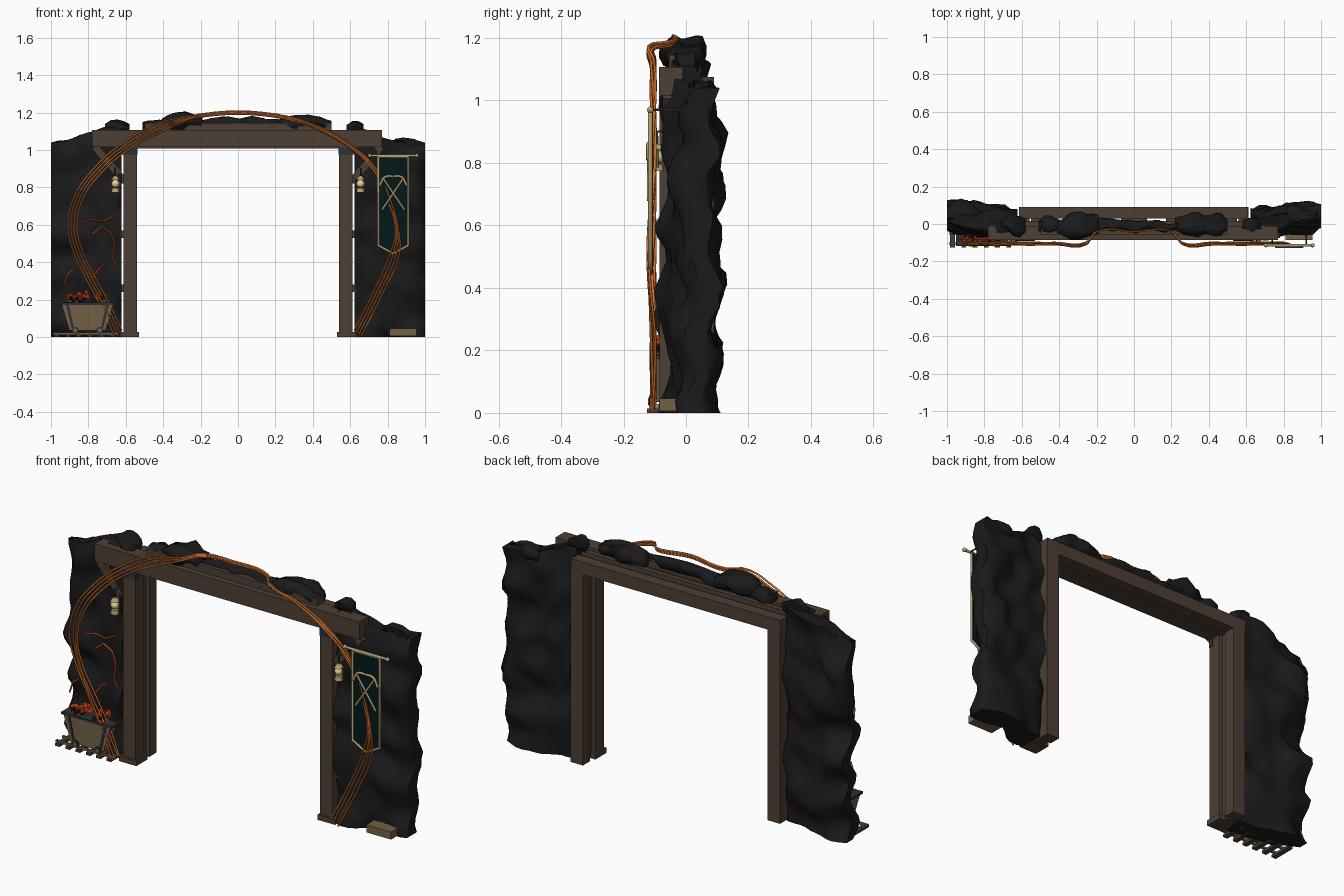
import bpy, bmesh, math, random
from mathutils import Vector, Matrix, noise

random.seed(4)
if "Cube" in bpy.data.objects:
    bpy.data.objects.remove(bpy.data.objects["Cube"])


def material(name, *rgb):
    m = bpy.data.materials.new(name)
    m.use_nodes = True
    m.diffuse_color = (*rgb, 1)
    m.node_tree.nodes["Principled BSDF"].inputs["Base Color"].default_value = (*rgb, 1)
    return m


ROCK = material("dark rock", .0105, .0105, .0115)
WOOD = material("brown timber", .075, .05, .035)
TAN = material("tan boards", .17, .115, .058)
IRON = material("blue iron", .025, .03, .042)
COPPER = material("copper cable", .65, .165, .024)
EMBER = material("ember red", .95, .1, .02)
TEAL = material("teal cloth", .0012, .0095, .0105)
GOLD = material("pale gold", .47, .36, .17)
GLOW = material("lamp glow", .85, .68, .32)


def smooth(ob, degrees):
    bpy.ops.object.select_all(action="DESELECT")
    ob.select_set(True)
    bpy.context.view_layer.objects.active = ob
    bpy.ops.object.shade_smooth_by_angle(angle=math.radians(degrees))


def add(name, bm, mat):
    bmesh.ops.recalc_face_normals(bm, faces=bm.faces)
    me = bpy.data.meshes.new(name)
    bm.to_mesh(me)
    bm.free()
    me.materials.append(mat)
    ob = bpy.data.objects.new(name, me)
    bpy.context.collection.objects.link(ob)
    return ob


def box_mesh(x, y, z):
    bm = bmesh.new()
    bmesh.ops.create_cube(bm, size=1)
    for v in bm.verts:
        v.co = [a[0] + (c + .5) * (a[1] - a[0]) for a, c in zip((x, y, z), v.co)]
    return bm


def box(name, x, y, z, mat):
    return add(name, box_mesh(x, y, z), mat)


def ball(name, at, r, mat, detail=2):
    bm = bmesh.new()
    bmesh.ops.create_icosphere(bm, subdivisions=detail, radius=r, matrix=Matrix.Translation(at))
    return add(name, bm, mat)


def tube(name, pts, r, mat, curved=False):
    cu = bpy.data.curves.new(name, "CURVE")
    cu.dimensions = "3D"
    cu.bevel_depth, cu.bevel_resolution, cu.resolution_u = r, 2, 5
    cu.use_fill_caps = True
    sp = cu.splines.new("BEZIER")
    sp.bezier_points.add(len(pts) - 1)
    for p, co in zip(sp.bezier_points, pts):
        p.co = co
        p.handle_left_type = p.handle_right_type = "AUTO" if curved else "VECTOR"
    tmp = bpy.data.objects.new(name + "_path", cu)
    bpy.context.collection.objects.link(tmp)
    me = bpy.data.meshes.new_from_object(tmp.evaluated_get(bpy.context.evaluated_depsgraph_get()))
    bpy.data.objects.remove(tmp)
    me.materials.clear()
    me.materials.append(mat)
    ob = bpy.data.objects.new(name, me)
    bpy.context.collection.objects.link(ob)
    smooth(ob, 65)


def cylinder(name, at, r1, r2, h, mat, sides=8, axis="Z"):
    bm = bmesh.new()
    rot = Matrix.Rotation(math.pi / 2, 4, "X") if axis == "Y" else Matrix()
    bmesh.ops.create_cone(bm, cap_ends=True, segments=sides, radius1=r1, radius2=r2,
                          depth=h, matrix=Matrix.Translation(at) @ rot)
    smooth(add(name, bm, mat), 50)


def rock(name, x, y, z, step, warp):
    bm = box_mesh(x, y, z)
    for axis, (a, b) in enumerate((x, y, z)):
        n = max(4 if axis == 1 else 2, round((b - a) / step)) if axis != 1 or b - a < 1 else 6
        for i in range(1, n):
            co, no = Vector(), Vector()
            co[axis], no[axis] = a + (b - a) * i / n, 1
            bmesh.ops.bisect_plane(bm, geom=bm.verts[:] + bm.edges[:] + bm.faces[:],
                                   plane_co=co, plane_no=no)
    for v in bm.verts:
        v.co = warp(v.co.copy())
    smooth(add(name, bm, ROCK), 75)


# Rock walls: meandering slabs that thin and lean back toward the outer ends
def wall_warp(p):
    out = (abs(p.x) - .622) / .378
    q = p.copy()
    sway = .02 * math.sin(p.z * 28 + 4 * p.x) + .016 * math.sin(p.z * 13 + 9 * p.x)
    bump = noise.noise(Vector((p.x * 10, p.y * 1.5, p.z * 10)))
    half = .066 - .012 * out
    half *= 1 - .45 * max(0, (out - .82) / .18) ** 2
    half *= 1 - .35 * max(0, (p.z - .92) / .08)
    q.y = .057 * out - .006 + p.y * half + sway * (.2 + .8 * out) + .045 * bump
    fall = 1.3 if p.x < 0 else 2.2
    top = 1.04 + .07 * max(0, 1 - out * fall) ** .7 + (.03 if p.x < 0 else .018) * (1 - out)
    q.z = p.z * (top + .02 * noise.noise(p * 9))
    if .01 < out < .99:
        q.x += .02 * noise.noise(p * 9)
    return q


rock("right_rock_wall", (-1, -.622), (-1, 1), (0, 1), .036, wall_warp)
rock("left_rock_wall", (.622, 1), (-1, 1), (0, 1), .036, wall_warp)


# Loose rock over the beam
def lump(name, x, y, z):
    cx, cy = sum(x) / 2, sum(y) / 2

    def warp(p):
        t = abs(p.x - cx) / (x[1] - x[0]) * 2
        u = (p.z - z[0]) / (z[1] - z[0])
        s = (1 - .45 * t ** 3) * (1 - .3 * abs(2 * u - 1) ** 3)
        n = noise.noise(p * 14 + Vector((3, 1, 7)))
        return Vector((p.x, cy + (p.y - cy) * s + .04 * n,
                       z[0] + (p.z - z[0]) * (1 - .35 * t * t) + .02 * n * u))
    rock(name, x, y, z, .032, warp)


lump("ridge_rock_right", (-.41, -.19), (-.075, .06), (1.11, 1.2))
lump("ridge_rock_right_end", (-.51, -.36), (-.05, .05), (1.11, 1.16))
lump("ridge_rock_left", (.22, .5), (-.065, .06), (1.11, 1.18))
lump("ridge_rock_middle", (-.24, .26), (-.045, .02), (1.12, 1.17))
lump("corner_rock_right", (-.71, -.58), (-.045, .04), (1.09, 1.155))
lump("corner_rock_left", (.58, .67), (-.045, .04), (1.09, 1.155))
lump("outer_rock_left", (.81, .98), (.01, .09), (1.0, 1.065))

# Timber portal: front and back frames with a narrow gap between
box("front_beam", (-.78, .77), (-.086, -.01), (1.015, 1.107), WOOD)
box("back_beam", (-.615, .61), (.03, .09), (1.008, 1.075), WOOD)
box("ceiling_board", (-.6, .6), (-.01, .015), (1.02, 1.09), WOOD)
box("ridge_plank", (-.5, .5), (-.055, .0), (1.1, 1.145), WOOD)
for i in range(5):
    x = -.48 + .24 * i
    box("ceiling_spacer", (x - .07, x + .07), (.01, .035), (1.02, 1.06), WOOD)
for side, s in (("left", 1), ("right", -1)):
    def span(a, b):
        return tuple(sorted((s * a, s * b)))
    box(side + "_front_post", span(.54, .613), (-.085, -.015), (.0, 1.03), WOOD)
    box(side + "_back_post", span(.54, .613), (.03, .09), (0, 1.02), WOOD)
    box(side + "_middle_lining", span(.56, .613), (-.02, .035), (0, 1.03), WOOD)
    box(side + "_post_foot", span(.53, .632), (-.092, .0), (0, .028), WOOD)
    box(side + "_post_bracket", span(.538, .64), (-.087, -.06), (.975, 1.014), IRON)
    for z in (.26, .55, .84):
        box(side + "_wedge", span(.61, .63), (-.07, .03), (z - .02, z + .02), WOOD)
    # Diagonal brace
    bm = box_mesh((-.11, .11), (-.075, -.03), (-.02, .02))
    bmesh.ops.transform(bm, verts=bm.verts, matrix=Matrix.Translation((s * .695, 0, .935))
                        @ Matrix.Rotation(-s * math.radians(50), 4, "Y"))
    add(side + "_brace", bm, WOOD)
    # Hanging lantern
    lx, ly = s * .655, -.092
    tube(side + "_lantern_hook", [(lx, -.05, .9), (lx, ly, .9), (lx, ly, .86)], .004, IRON)
    cylinder(side + "_lantern_base", (lx, ly, .785), .022, .018, .022, GOLD)
    smooth(ball(side + "_lantern_glass", (lx, ly, .82), .022, GLOW), 60)
    cylinder(side + "_lantern_cap", (lx, ly, .85), .024, .01, .022, GOLD)
    for dx in (-.024, .024):
        tube(side + "_lantern_bar", [(lx + dx, ly, .785), (lx + dx, ly, .845)], .004, TAN)

# Copper cable bundle arching over the portal, crossing in front of the banner
route = [(-.64, .02), (-.7, .15), (-.79, .32), (-.86, .47), (-.885, .6), (-.85, .75), (-.75, .89),
         (-.6, 1.02), (-.42, 1.12), (-.26, 1.173), (-.23, 1.178), (-.2, 1.184), (0, 1.2), (.2, 1.184),
         (.23, 1.178), (.26, 1.173), (.42, 1.12), (.6, 1.02), (.72, .91), (.8, .75), (.85, .57),
         (.84, .45), (.75, .24), (.64, .02)]
for k in range(4):
    pts = []
    for i, (x, z) in enumerate(route):
        d = Vector((x, 0, z - .5)).normalized()
        over = abs(x) < .22
        w = (k - 1.5) * (.005 if abs(x) < .3 or x > .1 and z > .5 else .016)
        y = -.042 if over else -.075 if abs(x) < .24 else -.105 + .007 * math.sin(i * 1.3 + k * 1.6)
        if x > .77 and .4 < z < .7:
            y = -.121 + .004 * (k % 2)
        pts.append((x + d.x * w, y, z + d.z * w))
    tube("copper_cable", pts, .0045, COPPER, True)

# Glowing cracks in the right wall
for path in ([(-.84, .61), (-.78, .63), (-.72, .62), (-.66, .65)],
             [(-.78, .55), (-.73, .59), (-.68, .56), (-.66, .5), (-.67, .42), (-.65, .38)],
             [(-.93, .28), (-.91, .34), (-.88, .36)], [(-.79, .3), (-.74, .37), (-.71, .38)]):
    tube("ember_crack", [(x, -.078, z) for x, z in path], .0045, EMBER)

# Track under the cart
for y in (-.105, -.05):
    box("rail", (-.99, -.64), (y - .005, y + .005), (.012, .024), TAN)
for i in range(6):
    x = -.97 + i * .06
    box("sleeper", (x - .013, x + .013), (-.125, .0), (0, .014), WOOD)

# Ore cart with flared sides
CX = -.805


def tub(name, x0, x1, y, z, mat):
    bm = box_mesh((x0, x1), y, z)
    for v in bm.verts:
        if v.co.z < sum(z) / 2:
            v.co.x = CX + (v.co.x - CX) * .7
    add(name, bm, mat)


tub("cart_tub", CX - .138, CX + .138, (-.112, -.035), (.035, .175), TAN)
for dx in (-.108, .108):
    tub("cart_band", CX + dx - .008, CX + dx + .008, (-.116, -.033), (.036, .176), IRON)
box("cart_rim", (CX - .148, CX + .148), (-.117, -.03), (.172, .184), IRON)
for dx in (-.065, .065):
    for y in (-.112, -.045):
        cylinder("cart_wheel", (CX + dx, y, .036), .019, .019, .012, IRON, 12, "Y")
        cylinder("cart_hub", (CX + dx, y, .036), .011, .011, .018, TAN, 12, "Y")
for i in range(36):
    dx = random.uniform(-.1, .1)
    at = (CX + dx, random.uniform(-.105, -.045), .187 + random.random() * (.055 - .3 * abs(dx)))
    hot = i % 3
    ball("ember_lump" if hot else "coal_lump", at, random.uniform(.012, .02), EMBER if hot else ROCK, 1)

# Banner with trim, pole and crossed picks
BX, BY = .83, -.114
outline = [(BX - .08, .965), (BX + .08, .965), (BX + .08, .49), (BX, .445), (BX - .08, .49)]
bm = bmesh.new()
face = bm.faces.new([bm.verts.new((x, BY, z)) for x, z in outline])
ext = bmesh.ops.extrude_face_region(bm, geom=[face])
for v in [g for g in ext["geom"] if isinstance(g, bmesh.types.BMVert)]:
    v.co.y += .008
add("banner_cloth", bm, TEAL)
tube("banner_trim", [(x, BY, z) for x, z in outline + outline[:1]], .007, GOLD)
tube("banner_pole", [(.71, BY, .97), (.95, BY, .97)], .007, GOLD)
for x in (.705, .955):
    smooth(ball("pole_knob", (x, BY, .97), .011, GOLD), 60)
for s in (-1, 1):
    tube("pick_handle", [(BX - s * .06, BY - .006, .68), (BX + s * .055, BY - .006, .85)], .0055, GOLD)
    tube("pick_head", [(BX, BY - .007, .86), (BX + s * .045, BY - .007, .855),
                       (BX + s * .072, BY - .007, .81)], .0065, GOLD, True)
for x in (.74, .92):
    tube("banner_bracket", [(x, BY, .97), (x, -.02, .97)], .004, IRON)

# Low crate at the foot of the left wall
box("low_crate", (.81, .955), (-.085, -.005), (.006, .046), TAN)
